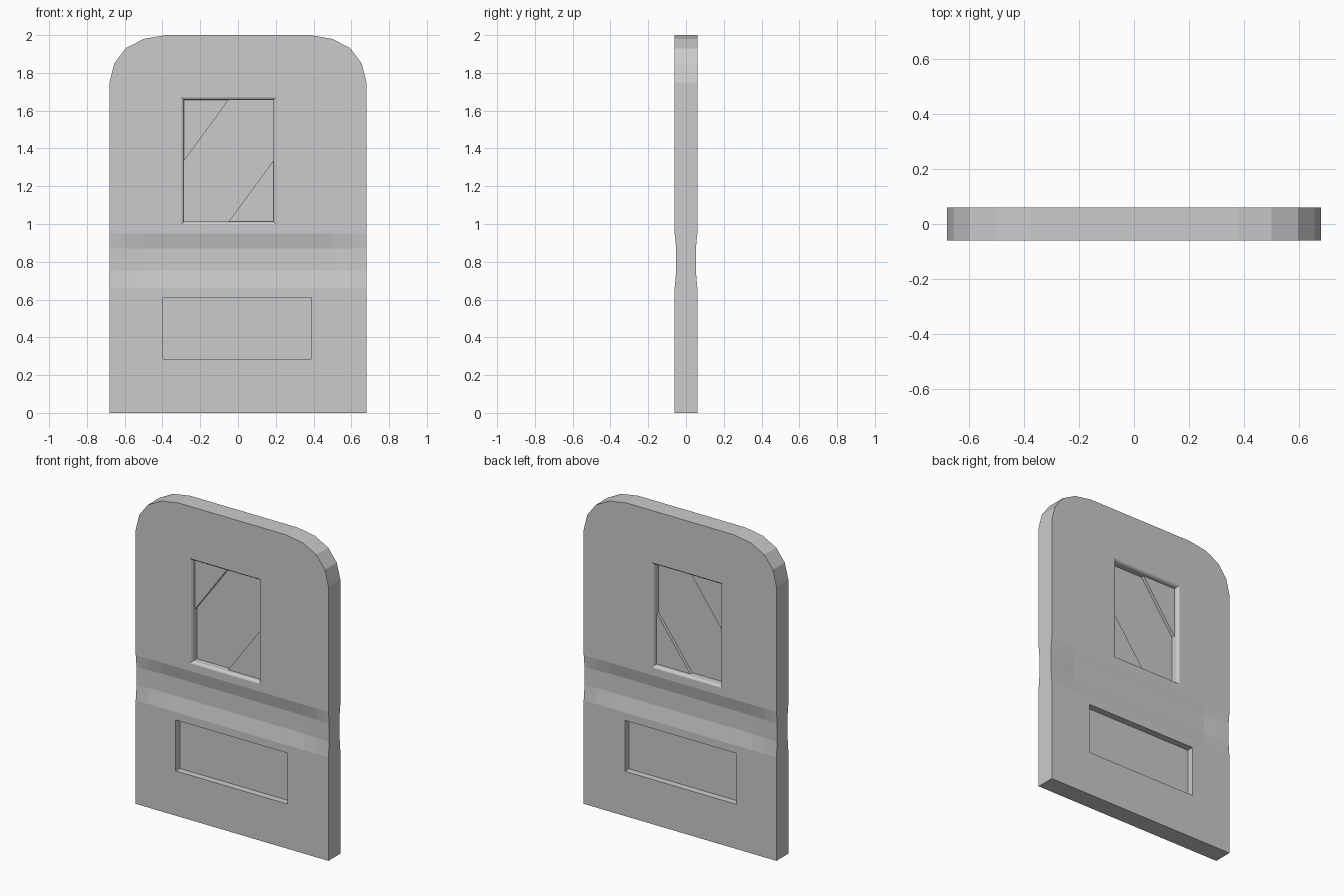
import bpy, bmesh

if "Cube" in bpy.data.objects:
    bpy.data.objects.remove(bpy.data.objects["Cube"])


def make_object(name, bm):
    bmesh.ops.recalc_face_normals(bm, faces=bm.faces)
    mesh = bpy.data.meshes.new(name)
    bm.to_mesh(mesh)
    bm.free()
    obj = bpy.data.objects.new(name, mesh)
    bpy.context.collection.objects.link(obj)
    return obj


def loft(name, rings):
    """Skin a list of equal-length closed loops and cap both ends."""
    bm = bmesh.new()
    loops = [[bm.verts.new(p) for p in ring] for ring in rings]
    n = len(rings[0])
    for a, b in zip(loops, loops[1:]):
        for i in range(n):
            j = (i + 1) % n
            bm.faces.new((a[i], a[j], b[j], b[i]))
    bm.faces.new(loops[0])
    bm.faces.new(loops[-1])
    return make_object(name, bm)


def prism(name, outline, y0, y1):
    return loft(name, [[(x, y, z) for x, z in outline] for y in (y0, y1)])


def rect(x0, x1, z0, z1, grow=0.0):
    return [(x0 - grow, z0 - grow), (x1 + grow, z0 - grow),
            (x1 + grow, z1 + grow), (x0 - grow, z1 + grow)]


def cut(target, cutter):
    cutter.hide_render = True
    mod = target.modifiers.new("cut", 'BOOLEAN')
    mod.operation = 'DIFFERENCE'
    mod.solver = 'EXACT'
    mod.object = cutter
    bpy.context.view_layer.objects.active = target
    bpy.ops.object.modifier_apply(modifier=mod.name)
    bpy.data.objects.remove(cutter, do_unlink=True)


# Door slab: columns of (x, top height, waist groove depth), rounded top corners
HALF = 0.06
side = [(0.68, 1.75, 0.008), (0.655, 1.85, 0.009), (0.595, 1.93, 0.012),
        (0.50, 1.98, 0.018), (0.38, 2.0, 0.018)]
columns = [(-x, t, d) for x, t, d in side] + side[::-1]
rings = []
for x, top, d in columns:
    profile = [(HALF, 0), (HALF, 0.66), (HALF - d, 0.755),
               (HALF - d, 0.87), (HALF, 0.95), (HALF, top)]
    rings.append([(x, -y, z) for y, z in profile]
                 + [(x, y, z) for y, z in reversed(profile)])
door = loft("door_slab", rings)

# Window opening with eased edges on both faces
win = (-0.285, 0.187, 1.012, 1.657)
ease = [(-0.07, 0.013), (-0.06, 0.013), (-0.056, 0.006), (-0.047, 0.0)]
steps = ease + [(-y, g) for y, g in reversed(ease)]
cut(door, loft("window_cutter",
               [[(x, y, z) for x, z in rect(*win, grow=g)] for y, g in steps]))

# Recessed lower panel on both faces
for s in (-1, 1):
    cut(door, prism("panel_cutter", rect(-0.398, 0.39, 0.285, 0.61),
                    s * 0.017, s * 0.08))

# Window pane: raised corner triangles and a thinner diagonal band between them
x0, x1, z0, z1 = win
xm, zm = -0.05, 1.335
prism("pane_corner_upper", [(x0, z1), (x0, zm), (xm, z1)], -0.028, 0.028)
prism("pane_corner_lower", [(x1, z0), (x1, zm), (xm, z0)], -0.028, 0.028)
prism("pane_band", [(x0, z0), (xm, z0), (x1, zm), (x1, z1), (xm, z1), (x0, zm)],
      -0.008, 0.008)
